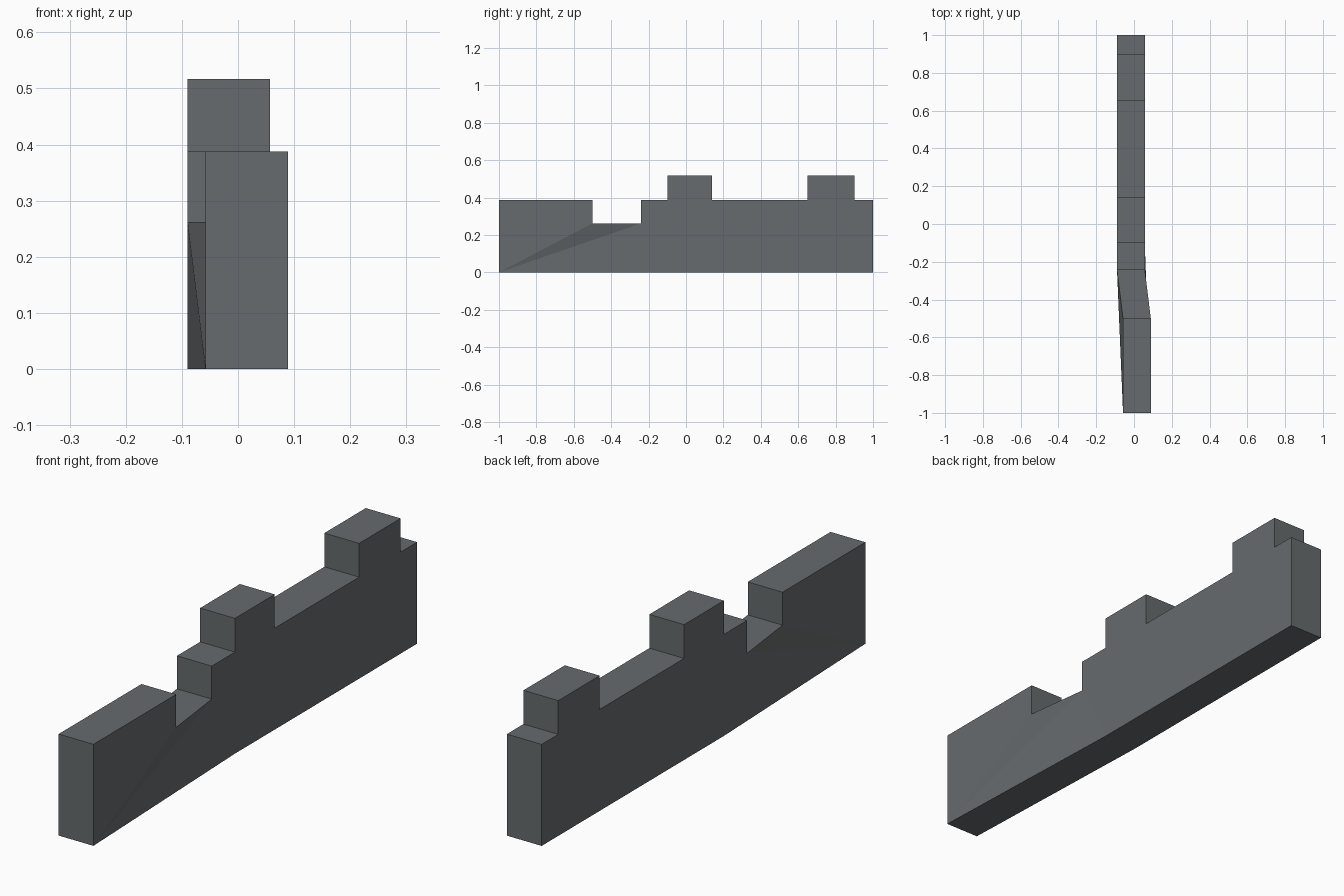
import bpy, bmesh

if "Cube" in bpy.data.objects:
    bpy.data.objects.remove(bpy.data.objects["Cube"])

WIDTH = 0.147
LOW, MID, HIGH = 0.262, 0.388, 0.517   # notch floor, wall top, raised merlons

grey = bpy.data.materials.new("slate grey")
grey.diffuse_color = (0.135, 0.147, 0.153, 1)
grey.use_nodes = True
grey.node_tree.nodes["Principled BSDF"].inputs["Base Color"].default_value = grey.diffuse_color

# Side outline as (y, z), counter-clockwise from the front bottom corner
outline = [(-1, 0), (-0.1, 0), (1, 0), (1, MID), (0.9, MID), (0.9, HIGH),
           (0.65, HIGH), (0.65, MID), (0.14, MID), (0.14, HIGH), (-0.1, HIGH),
           (-0.1, MID), (-0.24, MID), (-0.24, LOW), (-0.5, LOW), (-0.5, MID), (-1, MID)]

# Flat panels of one side: front block, two twisting triangles, rear wall
panels = [(0, 14, 15, 16), (0, 13, 14), (0, 1, 13), tuple(range(1, 14))]


def left_x(y):
    # the front block is offset sideways from the rear wall
    return -0.058 if y <= -0.5 else -0.09


# Wall: left side panels, extruded across the thickness
bm = bmesh.new()
verts = [bm.verts.new((left_x(y), y, z)) for y, z in outline]
sides = [bm.faces.new([verts[i] for i in p]) for p in panels]
res = bmesh.ops.extrude_face_region(bm, geom=sides, use_keep_orig=True)
moved = [g for g in res["geom"] if isinstance(g, bmesh.types.BMVert)]
bmesh.ops.translate(bm, verts=moved, vec=(WIDTH, 0, 0))
bmesh.ops.recalc_face_normals(bm, faces=bm.faces)

mesh = bpy.data.meshes.new("battlement_wall")
bm.to_mesh(mesh)
bm.free()
mesh.materials.append(grey)
wall = bpy.data.objects.new("battlement_wall", mesh)
bpy.context.collection.objects.link(wall)
